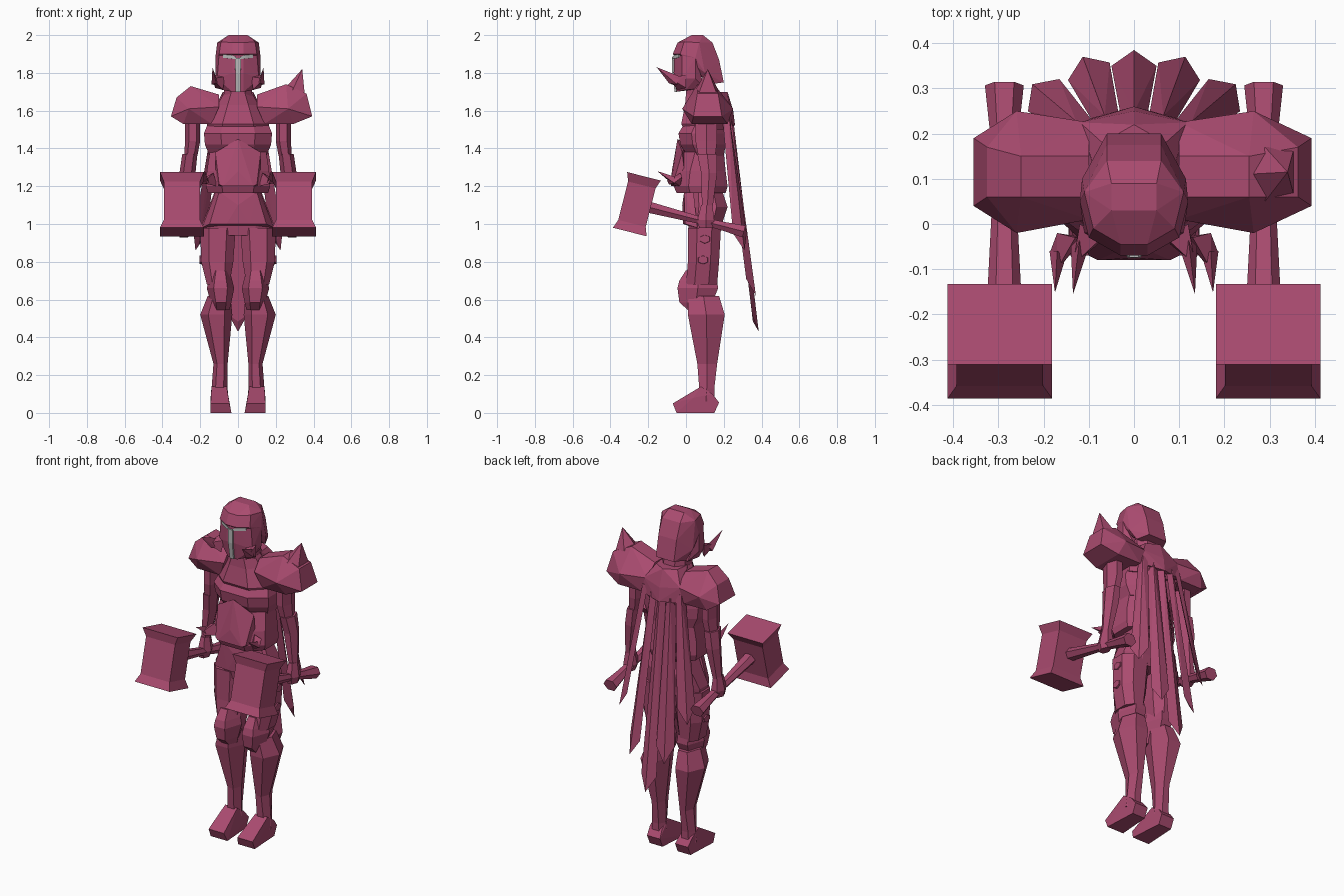
import bpy, bmesh, math
from mathutils import Matrix, Vector


def material(name, rgb):
    m = bpy.data.materials.new(name)
    m.diffuse_color = (*rgb, 1)
    return m


CRIMSON = material("crimson", (0.40, 0.07, 0.16))
GREY = material("pale grey", (0.50, 0.50, 0.50))

# Unit cross-sections
SQUARE = [(-1, -1), (1, -1), (1, 1), (-1, 1)]
HEX = [(-1, 0), (-.5, -1), (.5, -1), (1, 0), (.5, 1), (-.5, 1)]
OCT = [(-1, .45), (-1, -.45), (-.5, -1), (.5, -1), (1, -.45), (1, .45), (.5, 1), (-.5, 1)]


def finish(name, bm, mat, twin):
    """Turn bm into an object; twin also makes its mirror image across x = 0."""
    for side in ("right", "left") if twin else ("",):
        if side == "left":
            bmesh.ops.scale(bm, vec=(-1, 1, 1), verts=bm.verts)
        bmesh.ops.recalc_face_normals(bm, faces=bm.faces)
        label = f"{name}_{side}" if side else name
        me = bpy.data.meshes.new(label)
        bm.to_mesh(me)
        me.materials.append(mat)
        bpy.context.collection.objects.link(bpy.data.objects.new(label, me))
    bm.free()


def loft(name, rings, section=OCT, twin=False, matrix=None, mat=CRIMSON):
    """Skin rings given as (z, x0, x1, y0, y1)."""
    bm = bmesh.new()
    loops = []
    for z, x0, x1, y0, y1 in rings:
        loops.append([bm.verts.new(((x0 + x1) / 2 + u * (x1 - x0) / 2,
                                    (y0 + y1) / 2 + v * (y1 - y0) / 2, z)) for u, v in section])
    n = len(section)
    for a, b in zip(loops, loops[1:]):
        for i in range(n):
            j = (i + 1) % n
            bm.faces.new((a[i], a[j], b[j], b[i]))
    bm.faces.new(loops[0])
    bm.faces.new(loops[-1])
    if matrix:
        bm.transform(matrix)
    finish(name, bm, mat, twin)


def hull(name, pts, sym=False, twin=False, mat=CRIMSON):
    """Convex solid around pts; sym adds the mirrored points."""
    bm = bmesh.new()
    for x, y, z in pts:
        bm.verts.new((x, y, z))
        if sym and x:
            bm.verts.new((-x, y, z))
    res = bmesh.ops.convex_hull(bm, input=bm.verts)
    loose = [v for v in bm.verts if not v.link_faces]
    bmesh.ops.delete(bm, geom=loose, context='VERTS')
    finish(name, bm, mat, twin)


# Helmet: dome, face guard and hood falling to the back
hull("helmet_dome", [(.05, .03, 2), (.05, .09, 2), (.09, -.01, 1.965), (.03, -.045, 1.96),
                     (.11, .07, 1.96), (.06, .14, 1.96), (.12, .05, 1.88), (.10, -.03, 1.9),
                     (.03, -.07, 1.9), (.115, .1, 1.8), (.06, .175, 1.87), (.06, .2, 1.75),
                     (.09, .13, 1.74)], sym=True)
hull("face_guard", [(.03, -.062, 1.9), (.10, -.02, 1.9), (.12, .05, 1.88), (.12, .05, 1.77),
                    (.03, -.065, 1.8), (.11, -.02, 1.77), (.03, -.05, 1.7), (.085, 0, 1.71),
                    (.08, .1, 1.72)], sym=True)
hull("visor_slot", [(.016, -.074, 1.88), (.016, -.066, 1.88), (.014, -.074, 1.8), (.012, -.06, 1.7),
                    (.012, -.05, 1.7)], sym=True, mat=GREY)
hull("eye_slit", [(.01, -.073, 1.885), (.01, -.073, 1.872), (.04, -.062, 1.895), (.04, -.062, 1.876),
                  (.08, -.04, 1.897), (.08, -.04, 1.88), (.08, -.03, 1.89), (.01, -.064, 1.88)],
     twin=True, mat=GREY)
hull("cheek_horn_base", [(.07, -.03, 1.78), (.08, -.045, 1.71), (.13, -.05, 1.75), (.12, .0, 1.72),
                         (.12, 0, 1.79), (.135, -.09, 1.77)], twin=True)
hull("cheek_horn", [(.10, -.05, 1.73), (.14, -.05, 1.74), (.12, -.03, 1.78), (.135, -.155, 1.83),
                    (.115, -.09, 1.745)], twin=True)
loft("neck", [(1.6, -.08, .08, .0, .18), (1.76, -.07, .07, .0, .15)])

# Torso armour
loft("chest_plate", [(1.5, -.165, .165, -.01, .22), (1.53, -.165, .165, -.025, .23),
                     (1.63, -.11, .11, -.005, .22), (1.69, -.075, .075, .0, .19)])
loft("rib_plate", [(1.36, -.15, .15, .01, .2), (1.42, -.175, .175, -.03, .21),
                   (1.48, -.18, .18, -.04, .21), (1.53, -.16, .16, -.01, .21)])
loft("belly_plate", [(1.165, -.16, .16, -.05, .21), (1.2, -.17, .17, -.065, .22),
                     (1.28, -.165, .165, -.05, .21), (1.38, -.15, .15, -.01, .2)])
hull("belly_ridge", [(0, -.045, 1.45), (.12, -.02, 1.38), (.1, -.07, 1.21), (0, -.075, 1.28),
                     (.08, -.08, 1.2), (.12, 0, 1.2), (0, 0, 1.42)], sym=True)
hull("waist_horn", [(.11, -.03, 1.2), (.13, -.03, 1.27), (.185, -.06, 1.22), (.17, -.02, 1.25),
                    (.17, -.1, 1.23), (.16, -.09, 1.21)], twin=True)
hull("waist_horn_tip", [(.15, -.07, 1.21), (.187, -.06, 1.215), (.17, -.06, 1.25), (.175, -.152, 1.28)],
     twin=True)

# Hips and front skirt
loft("hips", [(.94, -.18, .18, .02, .18), (1.0, -.19, .19, .01, .19), (1.09, -.155, .155, .01, .22),
              (1.18, -.12, .12, .02, .19)])
hull("skirt_panel", [(.1, -.01, 1.17), (.12, .04, 1.17), (.19, .06, .98), (.15, -.005, 1.0),
                     (.06, -.015, 1.0), (.0, -.02, 1.1), (.0, .05, .98)], sym=True)

# Legs
loft("thigh", [(.68, .045, .165, .0, .165), (.8, .025, .195, .01, .175), (.98, .012, .2, .01, .185)],
     twin=True)
loft("thigh_rivet", [(.19, -.025, .025, -.028, .028), (.205, -.022, .022, -.025, .025)], HEX, twin=True,
     matrix=Matrix.Translation((0, .1, .92)) @ Matrix.Rotation(math.pi / 2, 4, 'Y'))
loft("lower_thigh_rivet", [(.18, -.025, .025, -.028, .028), (.203, -.022, .022, -.025, .025)], HEX,
     twin=True, matrix=Matrix.Translation((0, .09, .81)) @ Matrix.Rotation(math.pi / 2, 4, 'Y'))
loft("knee_guard", [(.545, .045, .135, .01, .1), (.585, .035, .145, -.035, .14),
                    (.66, .02, .165, -.045, .17), (.70, .03, .155, -.035, .165), (.755, .045, .14, .0, .14)],
     HEX, twin=True)
loft("shin", [(.06, .05, .145, .06, .15), (.13, .055, .14, .07, .15), (.26, .055, .13, .06, .165),
              (.52, .03, .2, .01, .205), (.62, .04, .16, .01, .175)], HEX, twin=True)
hull("boot", [(.035, -.05, 0), (.145, -.05, 0), (.05, .15, 0), (.135, .15, 0), (.045, -.07, .05),
              (.145, -.07, .05), (.05, .175, .055), (.135, .175, .055), (.055, .04, .08),
              (.145, .04, .08), (.06, .08, .14), (.14, .08, .14), (.06, .14, .1), (.14, .14, .1)], twin=True)

# Arms and hands
loft("upper_arm", [(1.36, .215, .285, .065, .155), (1.44, .2, .28, .05, .165), (1.6, .2, .28, .05, .165)],
     HEX, twin=True)
loft("forearm", [(1.08, .265, .315, .085, .14), (1.27, .225, .31, .08, .165), (1.37, .215, .295, .06, .165)],
     HEX, twin=True)
loft("hand", [(.98, .265, .32, .07, .14), (1.02, .25, .33, .06, .15), (1.1, .265, .315, .08, .14)],
     HEX, twin=True)


# Shoulder guards: plain on one side, larger and spiked on the other
def shoulder(name, s, mid, outer, lift):
    pts = []
    for y0, y1, k in ((-.02, .25, 0), (.04, .19, 1)):
        x = outer if k else mid
        pts += [(s * x, y0, 1.61 - .04 * k), (s * x, y1, 1.61 - .04 * k)]
    pts += [(s * (mid - .01), y, 1.73 + lift) for y in (.06, .15)]
    pts += [(s * (outer - .03), y, 1.67 + lift * 2) for y in (.06, .17)]
    pts += [(s * .1, y, z) for y, z in ((.01, 1.62), (.06, 1.685), (.15, 1.685), (.225, 1.62))]
    pts += [(s * .14, .03, 1.53), (s * .14, .22, 1.53), (s * (mid + .03), .03, 1.53), (s * (mid + .03), .22, 1.53)]
    hull(name, pts)


shoulder("shoulder_guard_plain", -1, .26, .355, 0)
shoulder("shoulder_guard_spiked", 1, .265, .393, .01)
hull("shoulder_spike", [(.25, .11, 1.72), (.29, .05, 1.71), (.29, .17, 1.71), (.355, .06, 1.67),
                        (.355, .17, 1.67), (.34, .115, 1.82)])

# Back mantle and ribbed cape strips
hull("back_mantle", [(.07, .18, 1.7), (.12, .225, 1.62), (0, .25, 1.6), (.13, .225, 1.53),
                     (0, .26, 1.52), (.1, .15, 1.53), (.08, .1, 1.7), (0, .22, 1.7)], sym=True)


def cape_strip(name, i, top, end):
    out = Matrix.Rotation(-.4 * i, 3, 'Z')
    pts = []
    for base, w, ridge, dz in ((Vector(top), .026, .025, 0), (Vector(end), .05, .035, .09)):
        for u, v, h in ((-w, 0, dz), (w, 0, dz), (0, ridge, 0), (0, .004, dz * .6)):
            pts.append(base + out @ Vector((u, v, 0)) + Vector((0, 0, h)))
    hull(name, pts)


for i, (yb, zb) in ((0, (.35, .43)), (1, (.338, .62)), (2, (.285, .86))):
    for s in ((1,) if i == 0 else (1, -1)):
        cape_strip(f"cape_strip_{i * s}", i * s, (s * i * .055, .222 - .006 * i, 1.58),
                   (s * i * .1, yb, zb))

# Twin hammers, tilted forward
tilt = Matrix.Translation((.297, -.26, 1.105)) @ Matrix.Rotation(-.25, 4, 'X')
loft("hammer_head", [(z, -x, x, -y, y) for z, x, y in
                     ((-.152, .116, .092), (-.105, .096, .075), (.105, .096, .075), (.152, .116, .092))],
     SQUARE, twin=True, matrix=tilt)
loft("hammer_handle", [(z, -.01 - r, -.01 + r, -r * .75, r * .75) for z, r in
                       ((.06, .04), (.36, .025), (.48, .032), (.585, .043))],
     HEX, twin=True, matrix=tilt @ Matrix.Rotation(-math.pi / 2, 4, 'X'))
